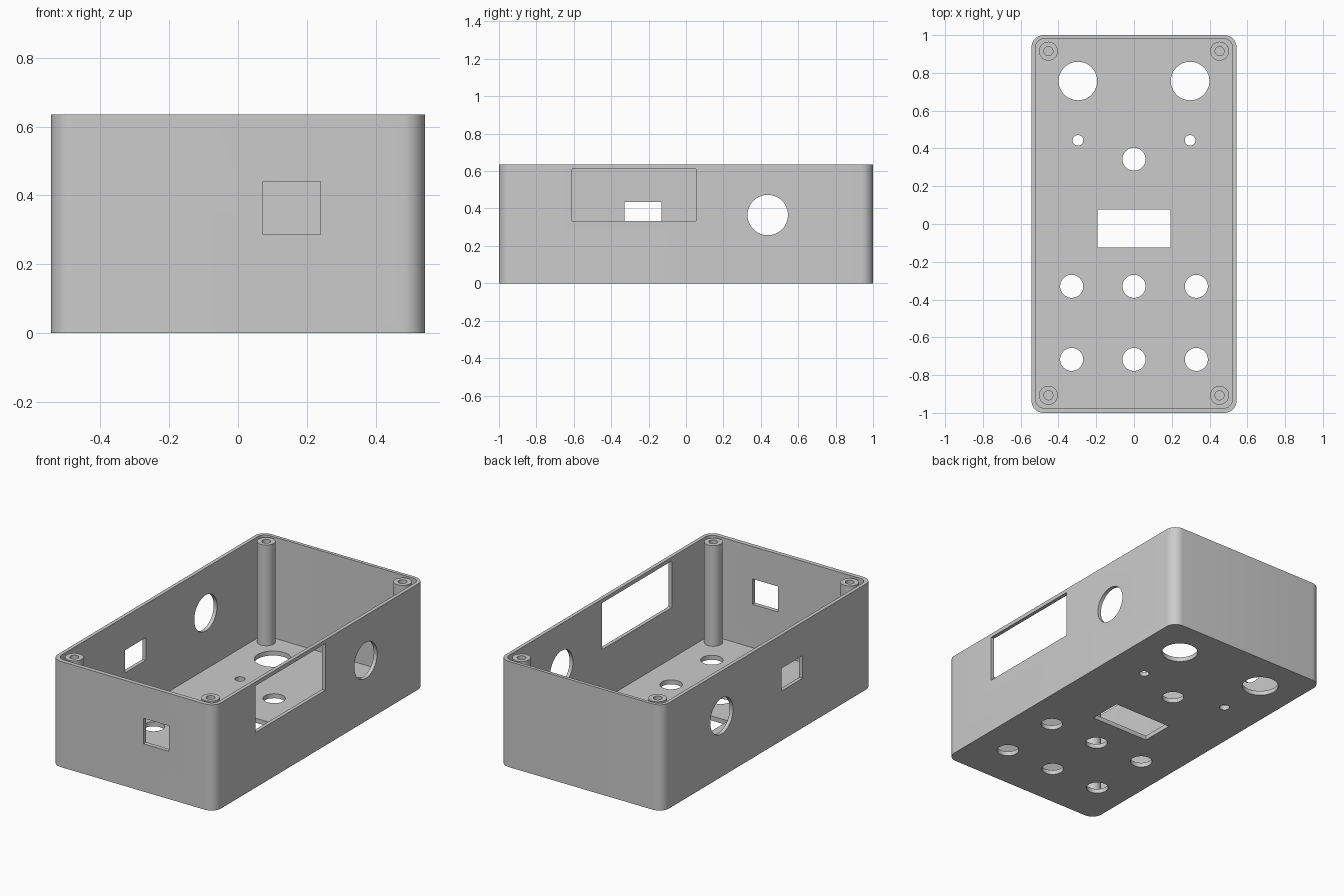
import bpy, bmesh, math
from mathutils import Matrix

cube = bpy.data.objects.get("Cube")
if cube:
    bpy.data.objects.remove(cube, do_unlink=True)

HX, HY, HEIGHT = 0.543, 1.0, 0.635      # outer half sizes and height
WALL, FLOOR = 0.022, 0.027

grey = bpy.data.materials.new("plain grey")
grey.use_nodes = True
grey.diffuse_color = (0.6, 0.6, 0.6, 1)
grey.node_tree.nodes["Principled BSDF"].inputs["Base Color"].default_value = (0.6, 0.6, 0.6, 1)


def to_object(name, bm):
    bmesh.ops.recalc_face_normals(bm, faces=bm.faces)
    mesh = bpy.data.meshes.new(name)
    bm.to_mesh(mesh)
    bm.free()
    obj = bpy.data.objects.new(name, mesh)
    bpy.context.scene.collection.objects.link(obj)
    return obj


def activate(obj):
    bpy.ops.object.select_all(action='DESELECT')
    obj.select_set(True)
    bpy.context.view_layer.objects.active = obj


def rounded_block(name, x0, x1, y0, y1, z0, z1, radius, steps=10):
    """Upright prism with a rounded rectangular outline."""
    bm = bmesh.new()
    corners = [(x1 - radius, y1 - radius), (x0 + radius, y1 - radius),
               (x0 + radius, y0 + radius), (x1 - radius, y0 + radius)]
    outline = []
    for quarter, (cx, cy) in enumerate(corners):
        for i in range(steps + 1):
            a = math.pi / 2 * (quarter + i / steps)
            outline.append(bm.verts.new((cx + radius * math.cos(a), cy + radius * math.sin(a), z0)))
    base = bm.faces.new(outline)
    top = bmesh.ops.extrude_face_region(bm, geom=[base])["geom"]
    bmesh.ops.translate(bm, verts=[v for v in top if isinstance(v, bmesh.types.BMVert)],
                        vec=(0, 0, z1 - z0))
    return to_object(name, bm)


def add_box(bm, x0, x1, y0, y1, z0, z1):
    place = Matrix.Translation(((x0 + x1) / 2, (y0 + y1) / 2, (z0 + z1) / 2))
    size = Matrix.Diagonal((x1 - x0, y1 - y0, z1 - z0, 1))
    bmesh.ops.create_cube(bm, size=1, matrix=place @ size)


def add_rod(bm, centre, radius, length, turn=Matrix.Identity(4)):
    bmesh.ops.create_cone(bm, cap_ends=True, segments=48, radius1=radius, radius2=radius,
                          depth=length, matrix=Matrix.Translation(centre) @ turn)


def cut(target, cutter):
    cutter.hide_render = True
    mod = target.modifiers.new("cut", 'BOOLEAN')
    mod.operation = 'DIFFERENCE'
    mod.solver = 'EXACT'
    mod.object = cutter
    activate(target)
    bpy.ops.object.modifier_apply(modifier=mod.name)
    bpy.data.objects.remove(cutter, do_unlink=True)


def finish(obj):
    obj.data.materials.clear()
    obj.data.materials.append(grey)
    activate(obj)
    bpy.ops.object.shade_smooth_by_angle(angle=math.radians(30))


# Open-topped shell
shell = rounded_block("enclosure_shell", -HX, HX, -HY, HY, 0, HEIGHT, 0.065)
cavity = rounded_block("cavity_cutter", -HX + WALL, HX - WALL, -HY + 0.026, HY - 0.02,
                       FLOOR, HEIGHT + 0.1, 0.045)
cut(shell, cavity)

# Openings in the floor
bm = bmesh.new()
for side in (-1, 1):
    add_rod(bm, (side * 0.297, 0.757, 0), 0.102, 0.2)
    add_rod(bm, (side * 0.297, 0.443, 0), 0.028, 0.2)
add_rod(bm, (0, 0.343, 0), 0.061, 0.2)
for y in (-0.33, -0.717):
    for column in (-1, 0, 1):
        add_rod(bm, (column * 0.33, y, 0), 0.061, 0.2)
add_box(bm, -0.193, 0.193, -0.125, 0.077, -0.1, 0.1)

# Openings in the walls
add_rod(bm, (0, 0.437, 0.365), 0.108, 1.4, Matrix.Rotation(math.pi / 2, 4, 'Y'))
add_box(bm, 0.45, 0.65, -0.61, 0.053, 0.332, 0.612)
add_box(bm, -0.65, -0.45, -0.33, -0.13, 0.298, 0.434)
add_box(bm, 0.072, 0.24, -1.1, -0.9, 0.287, 0.44)
cut(shell, to_object("opening_cutter", bm))
finish(shell)

# Corner screw posts with blind bores
POST_TOP = HEIGHT - 0.003
for x, x_name in ((-0.453, "right"), (0.453, "left")):
    for y, y_name in ((-0.907, "front"), (0.915, "back")):
        bm = bmesh.new()
        add_rod(bm, (x, y, (FLOOR + POST_TOP) / 2 - 0.002), 0.05, POST_TOP - FLOOR + 0.004)
        post = to_object(f"screw_post_{y_name}_{x_name}", bm)
        bm = bmesh.new()
        add_rod(bm, (x, y, POST_TOP), 0.024, 0.6)
        cut(post, to_object("bore_cutter", bm))
        finish(post)
